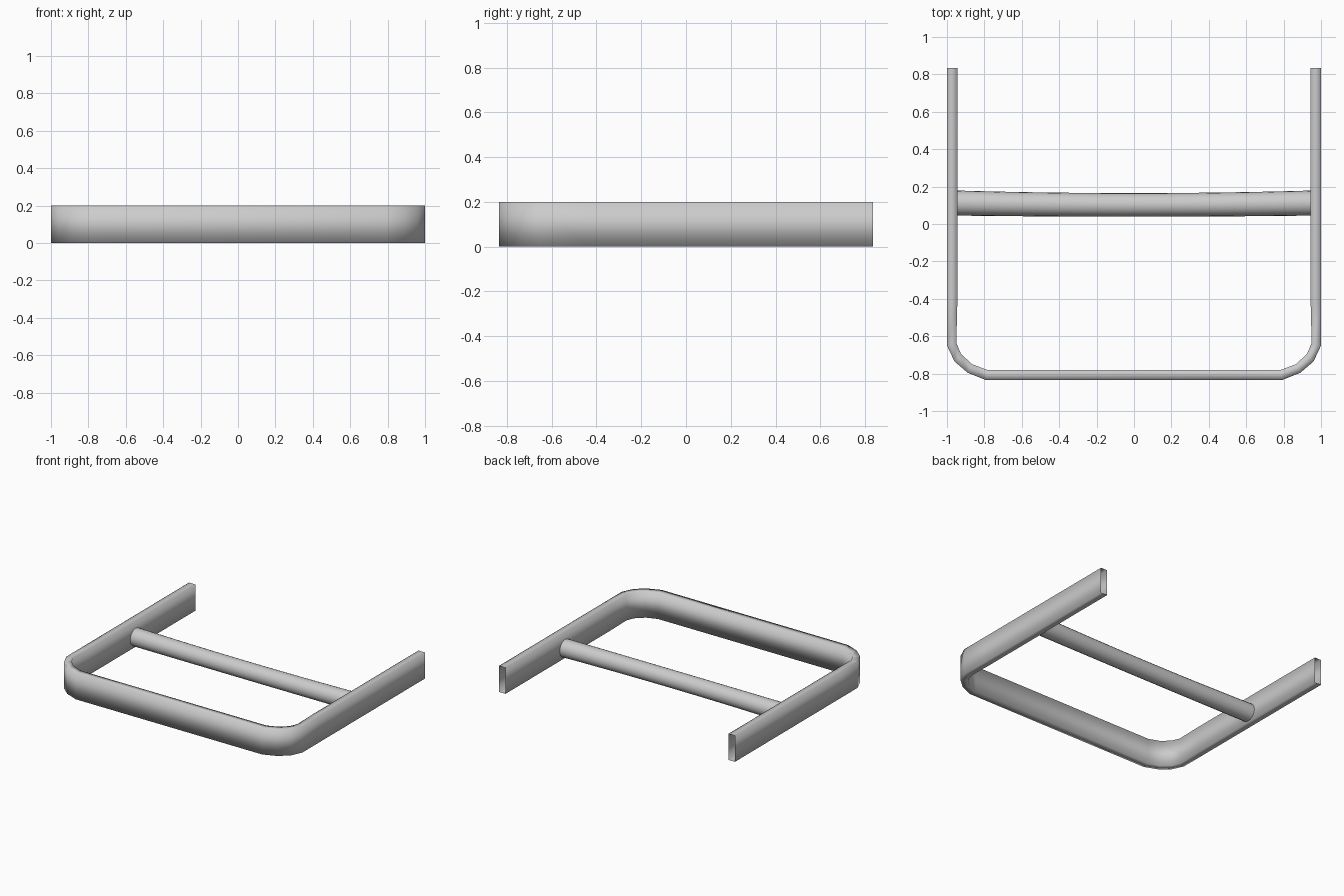
import bpy
import bmesh
import math
from mathutils import Vector

if "Cube" in bpy.data.objects:
    bpy.data.objects.remove(bpy.data.objects["Cube"], do_unlink=True)

grey = bpy.data.materials.new("brushed grey metal")
grey.use_nodes = True
colour = (0.6, 0.6, 0.6, 1)
grey.diffuse_color = colour
grey.node_tree.nodes["Principled BSDF"].inputs["Base Color"].default_value = colour


def make_tube(name, rings):
    """Skin a list of closed rings into an open-ended tube."""
    bm = bmesh.new()
    loops = [[bm.verts.new(p) for p in ring] for ring in rings]
    for a, b in zip(loops, loops[1:]):
        n = len(a)
        for i in range(n):
            j = (i + 1) % n
            bm.faces.new((a[i], a[j], b[j], b[i]))
    bmesh.ops.recalc_face_normals(bm, faces=bm.faces)
    for f in bm.faces:
        f.smooth = True
    mesh = bpy.data.meshes.new(name)
    bm.to_mesh(mesh)
    bm.free()
    mesh.materials.append(grey)
    obj = bpy.data.objects.new(name, mesh)
    bpy.context.collection.objects.link(obj)
    return obj


# U-shaped rail: outer and inner outline of one half, mirrored across x
HEIGHT = 0.2
outer = [(1, 0.835), (1, -0.44), (1, -0.65), (0.96, -0.735), (0.89, -0.795), (0.79, -0.835)]
inner = [(0.945, 0.835), (0.945, -0.44), (0.95, -0.635), (0.925, -0.695), (0.865, -0.75), (0.785, -0.78)]
half = list(zip(outer, inner))
mirrored = [((-o[0], o[1]), (-i[0], i[1])) for o, i in reversed(half)]
rail_rings = [
    [Vector((*o, 0)), Vector((*o, HEIGHT)), Vector((*i, HEIGHT)), Vector((*i, 0))]
    for o, i in half + mirrored
]
make_tube("u_shaped_rail", rail_rings)

# Round crossbar, very slightly bowed to the front and slimmer at its middle
SIDES, STEPS, REACH = 20, 8, 0.95
bar_rings = []
for s in range(STEPS + 1):
    t = 2 * s / STEPS - 1
    y = 0.102 + 0.01 * t * t
    r = 0.063 + 0.004 * t * t
    ring = []
    for k in range(SIDES):
        a = math.tau * k / SIDES
        ring.append(Vector((REACH * t, y + r * math.cos(a), 0.075 + r * math.sin(a))))
    bar_rings.append(ring)
make_tube("crossbar", bar_rings)
